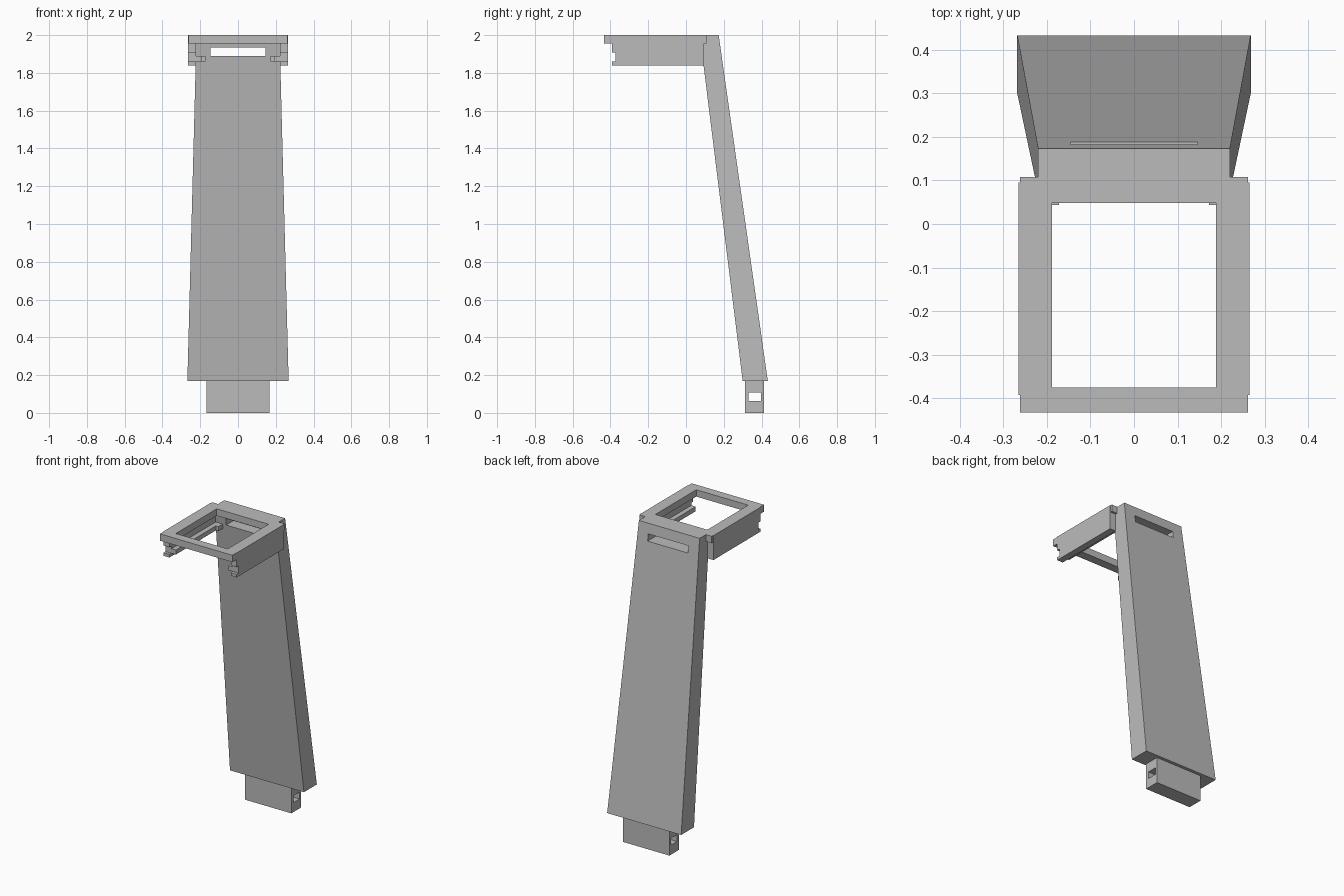
import bpy
import bmesh

cube = bpy.data.objects.get("Cube")
if cube:
    bpy.data.objects.remove(cube, do_unlink=True)

grey = bpy.data.materials.new("plain grey")
grey.use_nodes = True
colour = (0.5, 0.5, 0.5, 1)
grey.diffuse_color = colour
grey.node_tree.nodes["Principled BSDF"].inputs["Base Color"].default_value = colour


def loft(name, low, high):
    """Solid between two rectangles, each given as half width, y0, y1, z."""
    bm = bmesh.new()
    for w, y0, y1, z in (low, high):
        for x, y in ((-w, y0), (w, y0), (w, y1), (-w, y1)):
            bm.verts.new((x, y, z))
    bmesh.ops.convex_hull(bm, input=bm.verts)
    bmesh.ops.dissolve_limit(bm, angle_limit=0.001, verts=bm.verts, edges=bm.edges)
    return finish(name, bm)


def finish(name, bm):
    bmesh.ops.recalc_face_normals(bm, faces=bm.faces)
    mesh = bpy.data.meshes.new(name)
    bm.to_mesh(mesh)
    bm.free()
    mesh.materials.append(grey)
    obj = bpy.data.objects.new(name, mesh)
    bpy.context.collection.objects.link(obj)
    return obj


def box(name, x, y, z):
    bm = bmesh.new()
    bmesh.ops.create_cube(bm, size=1)
    for v in bm.verts:
        v.co = [r[0] if c < 0 else r[1] for c, r in zip(v.co, (x, y, z))]
    return finish(name, bm)


def cut(obj, x, y, z):
    """Remove a box-shaped hole from an object."""
    cutter = box(obj.name + "_cutter", x, y, z)
    cutter.hide_render = True
    cutter.hide_set(True)
    cutter.display_type = 'WIRE'
    mod = obj.modifiers.new("opening", 'BOOLEAN')
    mod.object = cutter
    mod.solver = 'EXACT'
    bpy.context.view_layer.objects.active = obj
    bpy.ops.object.modifier_apply(modifier=mod.name)
    bpy.data.objects.remove(cutter, do_unlink=True)


# Leaning tapered post with a slot near its top
post = loft("post", (0.268, 0.30, 0.433, 0.17), (0.22, 0.073, 0.173, 2.0))
cut(post, (-0.146, 0.146), (0, 0.4), (1.89, 1.935))

# Foot plug with a cross hole
plug = box("foot_plug", (-0.168, 0.168), (0.312, 0.412), (0, 0.172))
cut(plug, (-0.3, 0.3), (0.332, 0.397), (0.062, 0.107))

# Open top frame
frame = box("top_frame", (-0.262, 0.262), (-0.433, 0.108), (1.955, 2.0))
cut(frame, (-0.188, 0.188), (-0.375, 0.048), (1.9, 2.1))

# Side rails, grooved on the inside, with a notch at the front end
for side, s in (("left", 1), ("right", -1)):
    def rail(part, x0, x1, y0, y1, z0, z1):
        box(f"{side}_{part}", sorted((s * x0, s * x1)), (y0, y1), (z0, z1))

    rail("rail_upper", 0.222, 0.265, -0.392, 0.095, 1.907, 2.0)
    rail("rail_middle", 0.222, 0.265, -0.372, 0.095, 1.86, 1.907)
    rail("rail_lower", 0.222, 0.265, -0.392, 0.095, 1.84, 1.86)
    rail("rail_ridge", 0.19, 0.222, -0.372, 0.095, 1.86, 1.89)
    rail("rail_stop", 0.172, 0.222, 0.044, 0.1, 1.86, 1.89)
